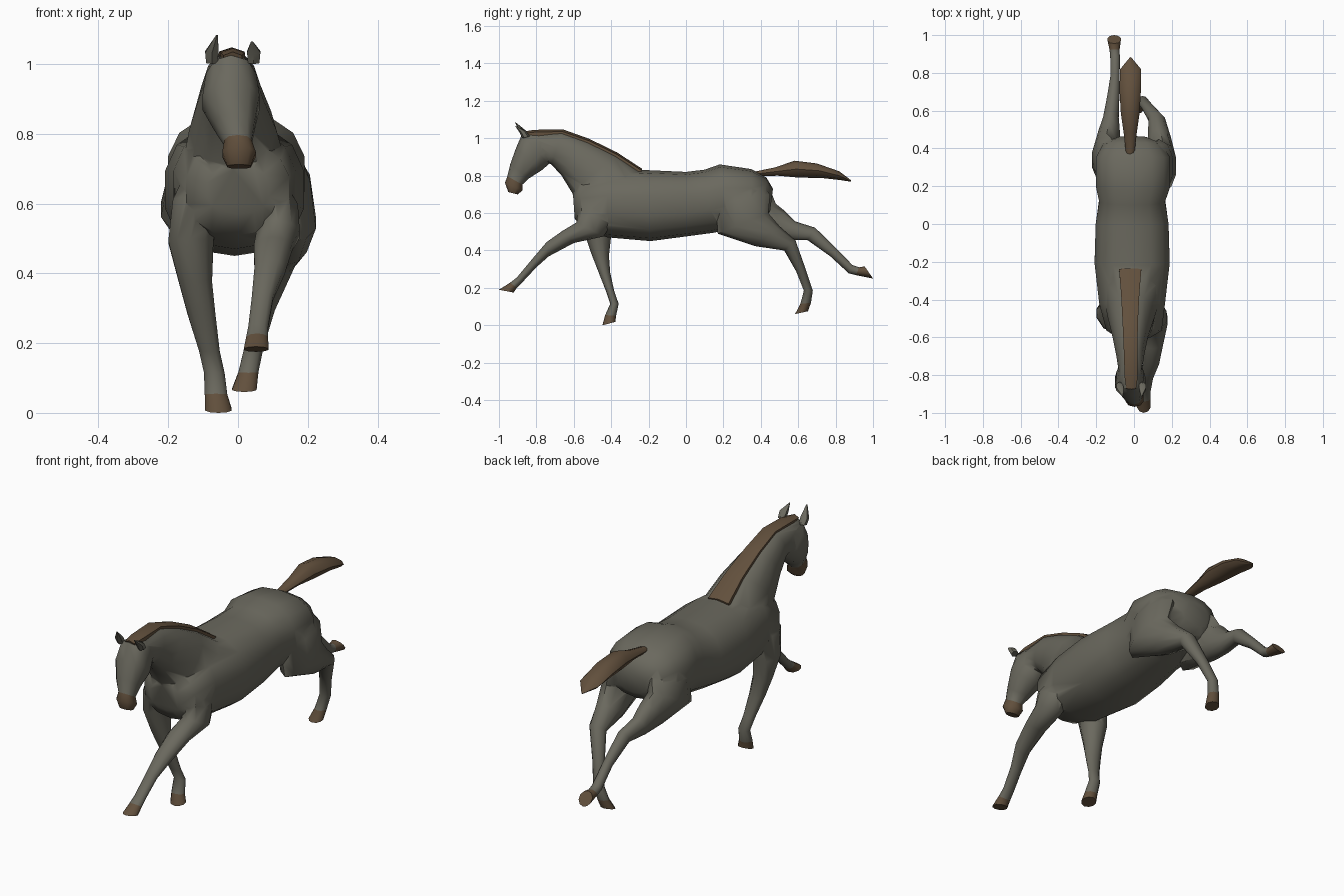
import bpy, bmesh, math


def material(name, rgb):
    m = bpy.data.materials.new(name)
    m.diffuse_color = (*rgb, 1)
    return m


COAT = material("grey_coat", (0.145, 0.14, 0.112))
HAIR = material("brown_hair_and_hoof", (0.122, 0.08, 0.046))


def loft(name, sections, n=10, brown=0, power=1.0, mats=(COAT, HAIR), angle=50):
    """Skin rings; each is (x, half_width, y, z of one edge, y, z of the other edge).
    The last `brown` bands take the second material."""
    bm = bmesh.new()
    rings = []
    for x, w, y0, z0, y1, z1 in sections:
        ring = []
        for i in range(n):
            a = 2 * math.pi * i / n
            c, s = (math.copysign(abs(v) ** power, v) for v in (math.cos(a), math.sin(a)))
            ring.append(bm.verts.new((x + w * s,
                                      (y0 + y1) / 2 + c * (y0 - y1) / 2,
                                      (z0 + z1) / 2 + c * (z0 - z1) / 2)))
        rings.append(ring)
    for k in range(len(rings) - 1):
        a, b = rings[k], rings[k + 1]
        for i in range(n):
            j = (i + 1) % n
            f = bm.faces.new((a[i], a[j], b[j], b[i]))
            f.material_index = int(k >= len(rings) - 1 - brown)
    bm.faces.new(rings[0])
    bm.faces.new(rings[-1]).material_index = int(brown > 0)
    bmesh.ops.recalc_face_normals(bm, faces=bm.faces)
    for f in bm.faces:
        f.smooth = True
    me = bpy.data.meshes.new(name)
    bm.to_mesh(me)
    bm.free()
    me.set_sharp_from_angle(angle=math.radians(angle))
    for m in mats:
        me.materials.append(m)
    ob = bpy.data.objects.new(name, me)
    bpy.context.collection.objects.link(ob)
    return ob


# barrel, chest and rump
body = loft("body", [
    (0, .09, -.605, .71, -.595, .57),
    (0, .15, -.57, .77, -.55, .51),
    (-.01, .178, -.42, .82, -.42, .47),
    (-.01, .203, -.22, .83, -.19, .45),
    (-.01, .197, 0, .82, 0, .475),
    (-.01, .178, .10, .832, .15, .495),
    (-.005, .20, .18, .86, .22, .51),
    (-.005, .20, .35, .835, .36, .55),
    (-.01, .155, .43, .79, .42, .57),
    (-.01, .08, .465, .73, .45, .61)], n=14, power=.83)

# neck
parts = [loft("neck", [
    (-.01, .12, -.12, .74, -.48, .54),
    (-.01, .15, -.22, .815, -.56, .60),
    (-.015, .125, -.37, .912, -.61, .71),
    (-.02, .095, -.52, .985, -.665, .80),
    (-.02, .075, -.66, 1.035, -.72, .86),
    (-.02, .06, -.82, 1.03, -.75, .87)], n=12, power=.9)]

# head with brown muzzle
parts.append(loft("head", [
    (-.02, .055, -.785, 1.03, -.71, .885),
    (-.02, .075, -.875, 1.025, -.735, .86),
    (-.02, .085, -.908, .95, -.77, .83),
    (-.01, .06, -.94, .86, -.84, .785),
    (0, .041, -.955, .797, -.875, .752),
    (.003, .05, -.968, .762, -.875, .72),
    (.003, .035, -.95, .712, -.90, .70)], n=10, brown=2, power=.85))

# ears
for side, x, tip_x, tip_z in (("left", -.075, -.06, 1.083), ("right", .045, .04, 1.065)):
    loft(side + "_ear", [
        (x, .019, -.875, 1.0, -.835, 1.01),
        (x, .022, -.89, 1.03, -.855, 1.04),
        (tip_x, .003, -.913, tip_z, -.908, tip_z)], n=6)

# mane along the crest of the neck
loft("mane", [
    (-.02, .068, -.235, .837, -.245, .80),
    (-.02, .056, -.37, .925, -.36, .875),
    (-.02, .047, -.52, .998, -.51, .95),
    (-.018, .042, -.66, 1.048, -.66, 1.0),
    (-.015, .04, -.81, 1.045, -.81, .995),
    (-.015, .03, -.875, 1.035, -.86, .995)], n=6, mats=(HAIR,))

# tail streaming behind
loft("tail", [
    (-.02, .022, .37, .822, .37, .795),
    (-.02, .035, .48, .845, .49, .80),
    (-.02, .05, .58, .88, .60, .79),
    (-.02, .057, .70, .865, .73, .787),
    (-.018, .055, .82, .823, .82, .777),
    (-.018, .004, .883, .775, .88, .768)], n=8, mats=(HAIR,))

# front leg reaching forward
parts.append(loft("front_leg_reaching", [
    (.07, .05, -.50, .72, -.32, .64),
    (.105, .07, -.575, .63, -.40, .54),
    (.115, .065, -.585, .55, -.44, .475),
    (.10, .057, -.66, .505, -.60, .44),
    (.09, .045, -.745, .445, -.735, .368),
    (.07, .032, -.83, .345, -.80, .31),
    (.058, .03, -.905, .255, -.87, .235),
    (.055, .033, -.94, .228, -.905, .20),
    (.052, .037, -1.0, .19, -.922, .175)], brown=1))

# front leg on the ground
parts.append(loft("front_leg_standing", [
    (-.08, .05, -.52, .74, -.34, .72),
    (-.12, .07, -.57, .62, -.38, .60),
    (-.135, .068, -.545, .50, -.40, .48),
    (-.122, .05, -.505, .38, -.412, .37),
    (-.105, .042, -.47, .29, -.405, .28),
    (-.082, .031, -.425, .175, -.383, .18),
    (-.068, .031, -.405, .115, -.36, .115),
    (-.063, .034, -.432, .055, -.374, .05),
    (-.056, .04, -.447, 0, -.378, .018)], brown=1))

# hind leg kicked back
parts.append(loft("hind_leg_kicking", [
    (-.09, .05, .22, .78, .40, .76),
    (-.125, .08, .19, .65, .46, .70),
    (-.145, .08, .20, .515, .48, .65),
    (-.132, .06, .42, .47, .53, .61),
    (-.122, .043, .54, .455, .585, .555),
    (-.11, .034, .65, .455, .69, .522),
    (-.10, .025, .77, .37, .80, .415),
    (-.10, .027, .87, .278, .89, .322),
    (-.103, .027, .91, .268, .925, .31),
    (-.105, .037, 1.0, .25, .955, .315)], brown=1))

# hind leg pushing off
parts.append(loft("hind_leg_pushing", [
    (.10, .055, .20, .79, .40, .76),
    (.13, .08, .16, .65, .45, .70),
    (.152, .075, .17, .49, .44, .60),
    (.135, .065, .37, .423, .50, .53),
    (.12, .045, .525, .40, .585, .455),
    (.075, .032, .588, .29, .64, .30),
    (.045, .029, .63, .185, .678, .185),
    (.03, .03, .612, .115, .668, .12),
    (.018, .037, .583, .06, .652, .075)], brown=1))

# weld neck, head and legs to the barrel as one skin
for p in parts:
    mod = body.modifiers.new(p.name, 'BOOLEAN')
    mod.operation = 'UNION'
    mod.solver = 'EXACT'
    mod.object = p
skin = bpy.data.meshes.new_from_object(body.evaluated_get(bpy.context.evaluated_depsgraph_get()))
body.modifiers.clear()
body.data = skin
for p in parts:
    bpy.data.objects.remove(p)
skin.set_sharp_from_angle(angle=math.radians(50))
